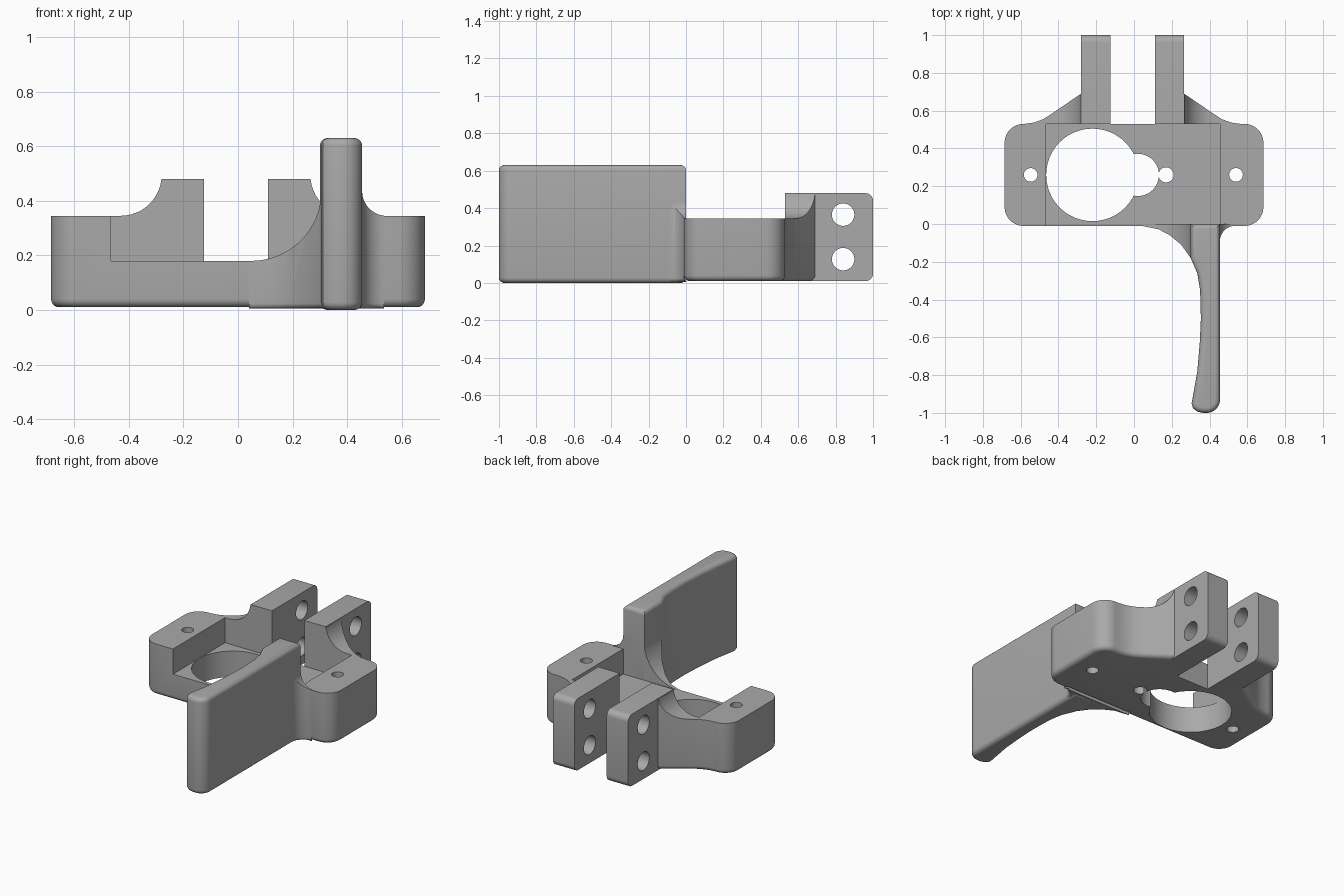
import bpy, bmesh
from math import sin, cos, radians
from mathutils import Vector

cube = bpy.data.objects.get("Cube")
if cube:
    bpy.data.objects.remove(cube, do_unlink=True)

grey = bpy.data.materials.new("plain_grey")
grey.use_nodes = True
GREY = (0.40, 0.40, 0.40, 1)
grey.diffuse_color = GREY
grey.node_tree.nodes["Principled BSDF"].inputs["Base Color"].default_value = GREY


def arc(cx, cy, r, start, end, n=12):
    """Points along a circular arc, angles in degrees."""
    angles = [radians(start + (end - start) * i / n) for i in range(n + 1)]
    return [(cx + r * cos(a), cy + r * sin(a)) for a in angles]


def prism(name, pts, axis, lo, hi, bevel=0, pick=lambda a, b: False):
    """Extrude a 2D outline along an axis, rounding the edges chosen by pick."""
    place = {"x": lambda u, v, t: (t, u, v),
             "y": lambda u, v, t: (u, t, v),
             "z": lambda u, v, t: (u, v, t)}[axis]
    bm = bmesh.new()
    base = bm.faces.new([bm.verts.new(place(u, v, lo)) for u, v in pts])
    out = bmesh.ops.extrude_face_region(bm, geom=[base])
    moved = [g for g in out["geom"] if isinstance(g, bmesh.types.BMVert)]
    bmesh.ops.translate(bm, verts=moved, vec=Vector(place(0, 0, hi - lo)))
    bmesh.ops.recalc_face_normals(bm, faces=bm.faces)
    if bevel:
        edges = [e for e in bm.edges if pick(e.verts[0].co, e.verts[1].co)]
        bmesh.ops.bevel(bm, geom=edges, offset=bevel, segments=5, profile=0.5,
                        affect="EDGES", clamp_overlap=False)
    mesh = bpy.data.meshes.new(name)
    bm.to_mesh(mesh)
    bm.free()
    mesh.materials.append(grey)
    obj = bpy.data.objects.new(name, mesh)
    bpy.context.collection.objects.link(obj)
    return obj


def cut(obj, pts, axis, lo, hi):
    """Subtract an extruded outline from a part."""
    cutter = prism("cutter", pts, axis, lo, hi)
    mod = obj.modifiers.new("cut", "BOOLEAN")
    mod.operation, mod.solver, mod.object = "DIFFERENCE", "EXACT", cutter
    bpy.context.view_layer.objects.active = obj
    bpy.ops.object.modifier_apply(modifier=mod.name)
    bpy.data.objects.remove(cutter, do_unlink=True)


def rect(u0, v0, u1, v1):
    return [(u0, v0), (u1, v0), (u1, v1), (u0, v1)]


def circle(cx, cy, r, n=48):
    return arc(cx, cy, r, 0, 360, n)[:-1]


def mirrored(pts):
    return [(-0.015 - x, v) for x, v in reversed(pts)]


def level(z):
    return lambda a, b: abs(a.z - z) < 1e-4 and abs(b.z - z) < 1e-4


# Body with flared gussets beside the clamp arms
gusset = [(-0.58, 0.53), (-0.53, 0.537), (-0.48, 0.555), (-0.43, 0.588),
          (-0.28, 0.69), (-0.2, 0.69), (-0.2, 0.53)]
outline = (arc(-0.585, 0.09, 0.1, 270, 180) + arc(-0.585, 0.43, 0.1, 180, 95)
           + gusset + mirrored(gusset)
           + arc(0.585, 0.43, 0.1, 85, 0) + arc(0.585, 0.09, 0.1, 0, -90)
           + [(0.53, -0.01), (0.04, -0.01)])


def body_edge(a, b):
    notch = max(abs(a.x), abs(b.x)) < 0.25 and a.y > 0.5
    covered = a.y < 0 and b.y < 0 and 0.03 < min(a.x, b.x) and max(a.x, b.x) < 0.54
    return level(0.01)(a, b) and not notch and not covered


body = prism("body", outline, "z", 0.01, 0.475, 0.03, body_edge)
cut(body, rect(-0.8, -0.1, 0.8, 0.53), "z", 0.345, 0.7)
cut(body, rect(-0.465, -0.1, 0.455, 0.53), "z", 0.18, 0.7)
scoop = arc(-0.43, 0.495, 0.15, 0, -90) + [(-0.8, 0.345), (-0.8, 0.7), (-0.28, 0.7)]
for pts in (scoop, mirrored(scoop)):
    cut(body, pts, "y", 0.5, 0.8)

# Keyhole opening and screw holes
for x, r in ((-0.22, 0.245), (0.02, 0.112), (0.17, 0.04), (-0.547, 0.036), (0.54, 0.036)):
    cut(body, circle(x, 0.26, r), "z", -0.1, 0.8)

# Clamp arms with cross holes
arm_side = [(0.53, 0.01)] + arc(0.96, 0.05, 0.04, -90, 0, 6) + \
    arc(0.96, 0.44, 0.04, 0, 90, 6) + [(0.53, 0.48)]
arms = []
for name, x0, x1 in (("right_arm", -0.28, -0.125), ("left_arm", 0.11, 0.265)):
    arm = prism(name, arm_side, "x", x0, x1)
    for z in (0.127, 0.365):
        cut(arm, circle(0.84, z, 0.06), "x", x0 - 0.1, x1 + 0.1)
    arms.append(arm)

# Handle blade
sweep = [(0.04, -0.01), (0.13, -0.028), (0.19, -0.06), (0.25, -0.11),
         (0.3, -0.18), (0.335, -0.26), (0.35, -0.35)]
blade = ([(0.3, 0.0)] + sweep[4:]
         + [(0.354, -0.5), (0.348, -0.63), (0.335, -0.78), (0.305, -0.95),
            (0.312, -0.975), (0.335, -0.993), (0.365, -1.0)]
         + arc(0.385, -0.93, 0.07, -90, 0) + [(0.455, 0.0)])
handle = prism("handle", blade, "z", 0.0, 0.63, 0.028,
               lambda a, b: level(0.0)(a, b) or level(0.63)(a, b))


def web_edge(a, b):
    return level(0.005)(a, b) and min(a.y, b.y) < -0.005 and abs(a.x - b.x) > 1e-4


# Curved webs joining handle and body
web_right = prism("web_right", [(0.04, 0.0)] + sweep + [(0.4, -0.35), (0.4, 0.0)],
                  "z", 0.005, 0.46, 0.02, web_edge)
cut(web_right, arc(0.05, 0.435, 0.255, 0, -90, 20)
    + [(-0.1, 0.18), (-0.1, 0.7), (0.305, 0.7)], "y", -0.6, 0.2)
web_left = prism("web_left", [(0.4, 0.0), (0.4, -0.09)] + arc(0.535, -0.09, 0.08, 180, 90)
                 + [(0.535, 0.0)], "z", 0.005, 0.46, 0.02, web_edge)
cut(web_left, arc(0.545, 0.435, 0.09, 180, 270)
    + [(0.7, 0.345), (0.7, 0.7), (0.455, 0.7)], "y", -0.4, 0.2)

# Smooth curves, sharp corners
bpy.ops.object.select_all(action="DESELECT")
for obj in [body, handle, web_right, web_left] + arms:
    obj.select_set(True)
bpy.context.view_layer.objects.active = body
bpy.ops.object.shade_smooth_by_angle(angle=radians(30))
